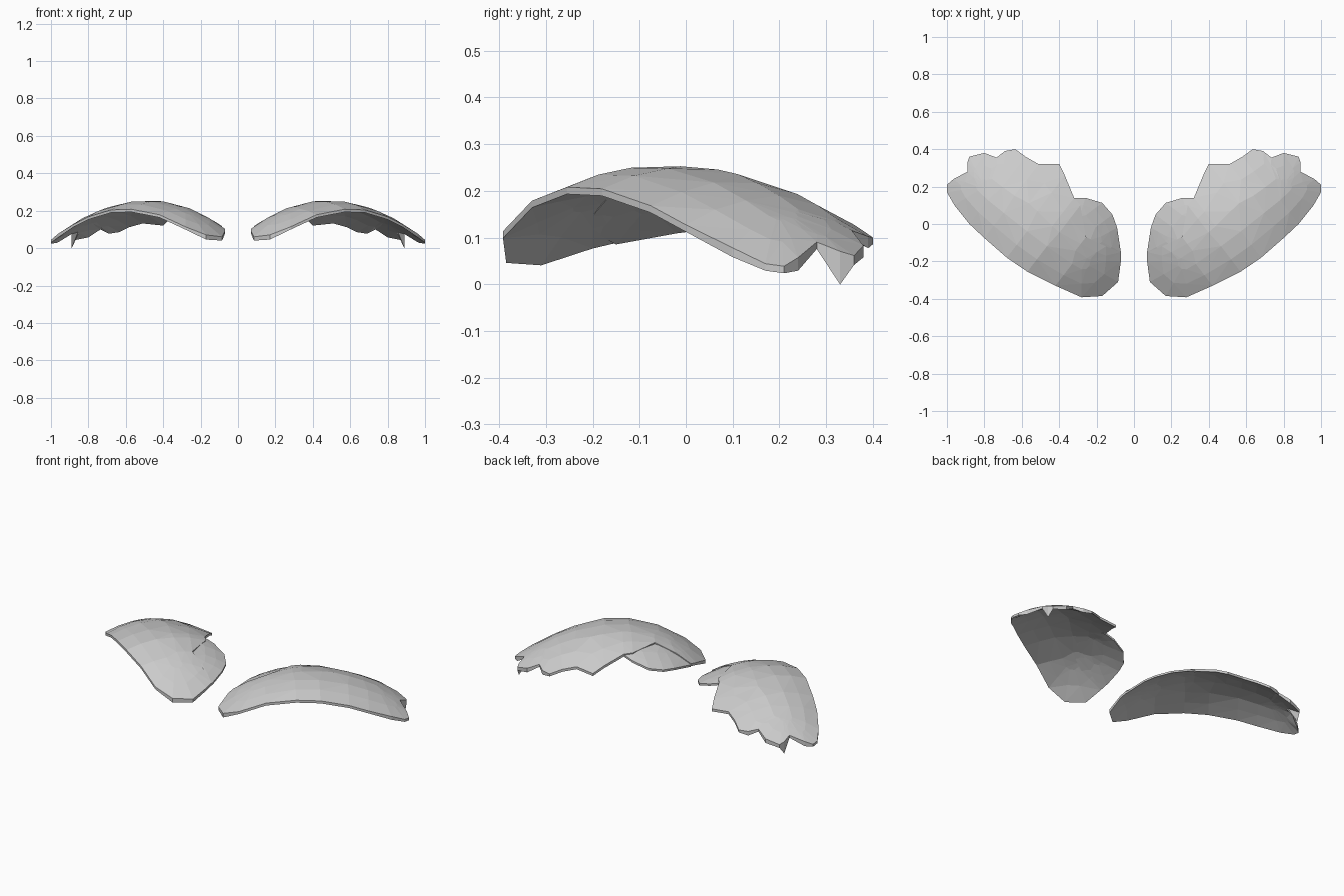
import bpy, bmesh
from mathutils import Vector

if "Cube" in bpy.data.objects:
    bpy.data.objects.remove(bpy.data.objects["Cube"])

# Seen from above: rim points (x, y, rim depth)
MAIN = [(.07, -.2, .015), (.085, -.31, .02), (.17, -.385, .025), (.28, -.392, .015),
        (.42, -.33, .015), (.57, -.255, .015), (.68, -.18, .015), (.8, -.075, .015),
        (.88, 0, .015), (.96, .1, .02), (1, .17, .015), (1, .21, .015),
        (.965, .24, .028), (.89, .28, .015), (.89, .33, .071), (.88, .36, .02),
        (.80, .38, .025), (.735, .355, .015), (.69, .39, .025), (.635, .40, .015),
        (.58, .36, .015), (.51, .32, .015), (.40, .322, .015), (.37, .26, .015),
        (.32, .14, .015), (.287, .1, .015), (.257, -.07, .015), (.15, -.12, .015),
        (.07, -.15, .015)]
LOBE = [(.07, -.15, .012), (.16, -.22, .012), (.32, -.15, .012), (.4, 0, .012),
        (.39, .1, .012), (.32, .138, .012), (.26, .14, .012), (.17, .113, .012),
        (.115, .05, .012), (.09, -.02, .012)]


def dome(x, y):
    """Height of the arched upper surface."""
    dx, dy = x - .48, y + .04
    return .255 - .84 * dx * dx - .87 * dy * dy + .5 * max(dx, 0) * max(dy, 0)


def toward(p, a, b, t):
    """Move a rim point towards the spine segment a-b."""
    d = b - a
    s = max(0, min(1, (p - a).dot(d) / d.dot(d)))
    return p.lerp(a + d * s, t)


def shell(name, rim, a, b, drop, thick):
    a, b = Vector(a), Vector(b)
    bm = bmesh.new()
    layers = []
    for under in (False, True):
        rings = []
        for t in (0, .38, .78):
            ring = []
            for x, y, depth in rim:
                p = toward(Vector((x, y)), a, b, t)
                z = dome(*p) - drop
                if under:
                    z -= depth if t == 0 else thick
                ring.append(bm.verts.new((p.x, p.y, z)))
            rings.append(ring)
        layers.append(rings)
    top, bottom = layers
    n = len(rim)

    def bridge(r, q):
        for i in range(n):
            j = (i + 1) % n
            bm.faces.new((r[i], r[j], q[j], q[i]))

    for rings in layers:
        bridge(rings[0], rings[1])
        bridge(rings[1], rings[2])
        bm.faces.new(rings[2])
    bridge(top[0], bottom[0])
    bmesh.ops.triangulate(bm, faces=bm.faces[:])
    bmesh.ops.recalc_face_normals(bm, faces=bm.faces[:])
    mesh = bpy.data.meshes.new(name)
    bm.to_mesh(mesh)
    bm.free()
    ob = bpy.data.objects.new(name, mesh)
    bpy.context.collection.objects.link(ob)
    m = ob.modifiers.new("Mirror", 'MIRROR')
    m.use_mirror_merge = False
    return ob


# Large scalloped plates, and the inner lobes tucked under them
shell("wing_plate", MAIN, (.28, -.2), (.8, .2), 0, .022)
shell("inner_lobe", LOBE, (.2, -.08), (.29, .04), .006, .016)
